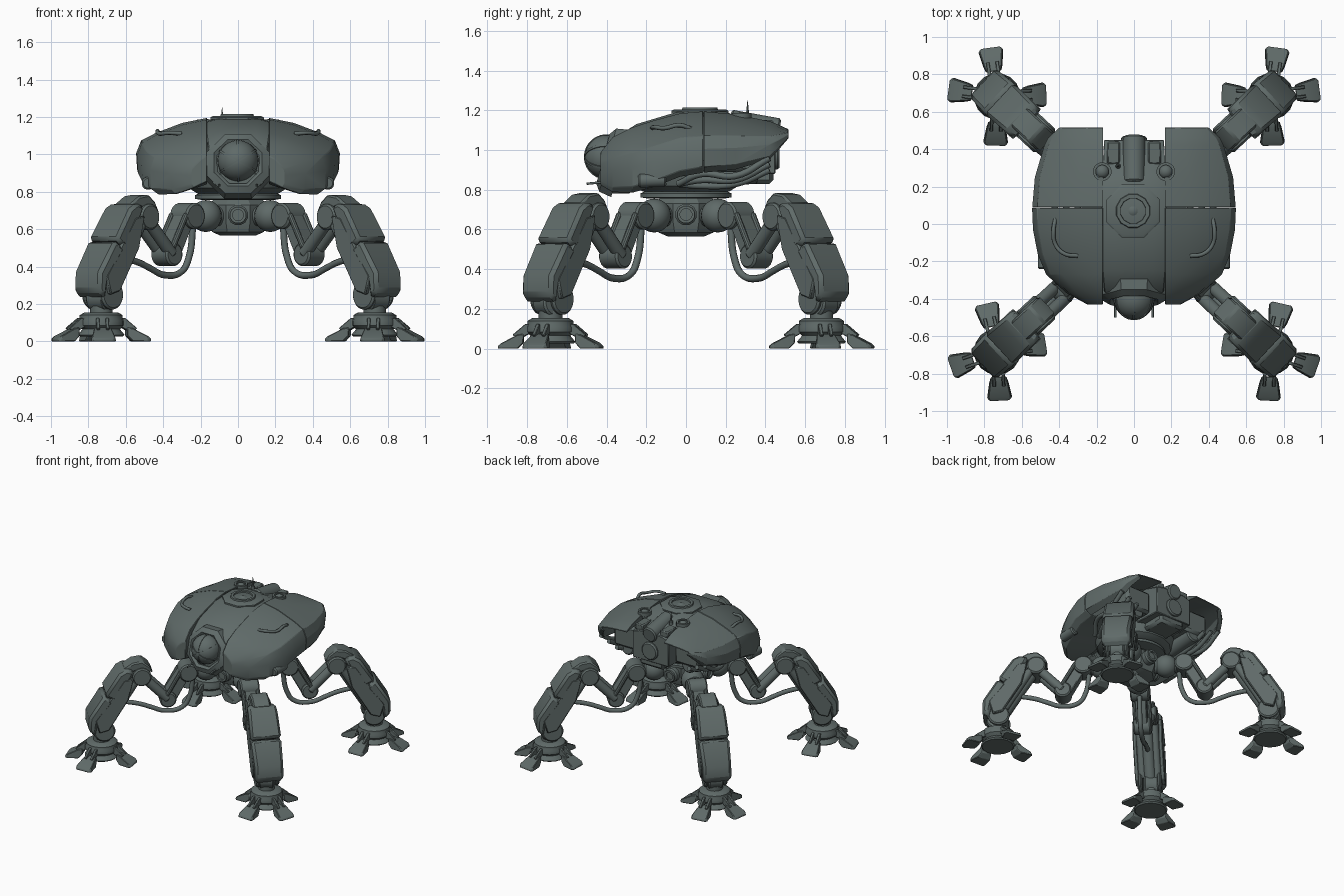
import bpy, bmesh, math
from mathutils import Vector, Matrix

cube = bpy.data.objects.get("Cube")
if cube:
    bpy.data.objects.remove(cube, do_unlink=True)

COLOR = (0.115, 0.145, 0.14, 1)
paint = bpy.data.materials.new("grey_green_armour")
paint.use_nodes = True
paint.diffuse_color = COLOR
paint.node_tree.nodes["Principled BSDF"].inputs["Base Color"].default_value = COLOR
HOME = Matrix.Identity(4)


def finish(name, bm, place=HOME, bevel=0.0, angle=32):
    """Turn a bmesh into a painted, placed object."""
    bmesh.ops.recalc_face_normals(bm, faces=bm.faces)
    mesh = bpy.data.meshes.new(name)
    bm.to_mesh(mesh)
    bm.free()
    mesh.materials.append(paint)
    mesh.shade_smooth()
    mesh.set_sharp_from_angle(angle=math.radians(angle))
    obj = bpy.data.objects.new(name, mesh)
    obj.matrix_world = place
    bpy.context.collection.objects.link(obj)
    if bevel:
        mod = obj.modifiers.new("bevel", "BEVEL")
        mod.width, mod.segments = bevel, 1


def loft(name, rings, place=HOME, bevel=0.0, angle=32, loop=False):
    """Skin a list of equal rings; cap both ends, or join them in a loop."""
    bm = bmesh.new()
    rows = [[bm.verts.new(p) for p in ring] for ring in rings]
    n = len(rows[0])
    for a, b in zip(rows, rows[1:] + rows[:1] if loop else rows[1:]):
        for i in range(n):
            j = (i + 1) % n
            bm.faces.new((a[i], a[j], b[j], b[i]))
    if not loop:
        bm.faces.new(rows[0])
        bm.faces.new(rows[-1])
    finish(name, bm, place, bevel, angle)


def prism(name, outline, width, place=HOME, bevel=0.006, taper=0.0, shift=0.0):
    """Side outline in x,z given a width in y, optionally widening along x."""
    lo, hi = min(p[0] for p in outline), max(p[0] for p in outline)
    half = [width / 2 * (1 + taper * (x - lo) / (hi - lo)) for x, z in outline]
    rings = [[(x, shift + s * h, z) for (x, z), h in zip(outline, half)] for s in (-1, 1)]
    loft(name, rings, place, bevel)


def box(name, centre, size, bevel=0.008):
    x, y, z = centre
    a, h = size[0] / 2, size[2] / 2
    prism(name, [(x - a, z - h), (x + a, z - h), (x + a, z + h), (x - a, z + h)],
          size[1], HOME, bevel, shift=y)


def turn(name, profile, place=HOME, sides=24, closed=False):
    """Spin radius,height pairs about z; closed profiles make rings."""
    angles = [math.tau * (k + 0.5) / sides for k in range(sides)]
    loft(name, [[(r * math.cos(t), r * math.sin(t), z) for t in angles] for r, z in profile],
         place, loop=closed)


def rod(name, a, b, radius, place=HOME, sides=16):
    a, b = Vector(a), Vector(b)
    aim = Matrix.Translation(a) @ (b - a).to_track_quat("Z", "Y").to_matrix().to_4x4()
    length, lip = (b - a).length, min(radius * 0.25, 0.01)
    turn(name, [(radius - lip, 0), (radius, lip), (radius, length - lip),
                (radius - lip, length)], place @ aim, sides)


def axle(name, x, z, radius, width, place=HOME, y=0.0):
    rod(name, (x, y - width / 2, z), (x, y + width / 2, z), radius, place, 20)


def ball(name, centre, radius, place=HOME):
    bm = bmesh.new()
    bmesh.ops.create_uvsphere(bm, u_segments=24, v_segments=14, radius=radius)
    finish(name, bm, place @ Matrix.Translation(centre))


def hose(name, points, radius, place=HOME):
    curve = bpy.data.curves.new(name, "CURVE")
    curve.dimensions, curve.resolution_u = "3D", 6
    curve.bevel_depth, curve.bevel_resolution, curve.use_fill_caps = radius, 2, True
    spline = curve.splines.new("BEZIER")
    spline.bezier_points.add(len(points) - 1)
    for knot, p in zip(spline.bezier_points, points):
        knot.co = p
        knot.handle_left_type = knot.handle_right_type = "AUTO"
    curve.materials.append(paint)
    obj = bpy.data.objects.new(name, curve)
    obj.matrix_world = place
    bpy.context.collection.objects.link(obj)


# Armour shells: y, half width, top, bottom; the rear pair is hollow underneath
front = [(-.43, .25, .99, .83), (-.37, .36, 1.065, .80), (-.27, .47, 1.115, .80),
         (-.16, .515, 1.15, .83), (-.03, .54, 1.185, .88), (.088, .545, 1.195, .9)]
rear = [(.09, .544, 1.194, .9), (.25, .53, 1.18, .915), (.42, .48, 1.145, .96),
        (.46, .46, 1.13, 1.0), (.515, .40, 1.105, 1.06)]
OUTER = [(0, .85), (0, 0), (.35, .09), (.72, .27), (.93, .41), (1, .64), (.985, .95), (.85, 1.05)]
HOLLOW = [(0, .2), *OUTER[1:], (.84, .95), (.93, .66), (.87, .5), (.68, .4), (.35, .24)]


def shell_ring(station, side, shape):
    y, w, top, low = station
    inner = 0.165
    return [(side * (inner + (w - inner) * t), y, top - (top - low) * d) for t, d in shape]


for side, label in ((1, "left"), (-1, "right")):
    for part, stations, shape in (("front", front, OUTER), ("rear", rear, HOLLOW)):
        loft(f"{label}_{part}_shell", [shell_ring(s, side, shape) for s in stations],
             bevel=.004, angle=25)
    # Grab rail, hoses and machinery under the shell
    hose(label + "_grab_rail", [(side * x, y, z) for x, y, z in
         ((.42, .03, 1.105), (.43, -.03, 1.125), (.42, -.11, 1.11), (.37, -.16, 1.115), (.30, -.17, 1.11))], .011)
    for k in range(3):
        hose(f"{label}_belly_hose_{k}", [(side * (.46 - .07 * k), .42, .96 - .03 * k),
             (side * (.45 - .07 * k), .25, .87 - .02 * k), (side * (.42 - .06 * k), .08, .88 - .03 * k),
             (side * (.34 - .04 * k), -.04, .83)], .017)
    rod(label + "_rear_pod", (side * .27, .1, .87), (side * .27, .36, .89), .06)
    box(label + "_engine", (side * .27, .24, .98), (.22, .28, .18), .02)
    rod(label + "_thruster", (side * .48, -.24, .845), (side * .48, -.1, .85), .035)
    ball(label + "_deck_port", (side * .17, .28, 1.15), .04)
    turn(label + "_deck_ring", [(.035, 0), (.05, 0), (.05, .03), (.035, .03)],
         Matrix.Translation((side * .17, .28, 1.155)), 16, True)
    box(label + "_deck_vent", (side * .11, .38, 1.125), (.07, .12, .05))
    rod(label + "_whisker", (side * .1, -.4, .84), (side * .1, -.5, .83), .006)

# Central spine between the shells, with a sloping rear deck
spine = [(-.41, .11, .98), (-.36, .16, 1.06), (-.25, .17, 1.13), (-.05, .175, 1.19),
         (.2, .175, 1.195), (.26, .17, 1.165), (.45, .16, 1.11)]
loft("central_spine", [[(-w, y, .88), (-w, y, z - .02), (-w * .6, y, z), (w * .6, y, z),
                        (w, y, z - .02), (w, y, .88)] for y, w, z in spine], bevel=.005)
rod("rear_barrel", (0, .22, 1.145), (0, .47, 1.10), .06)
box("rear_block", (0, .33, .93), (.22, .22, .2), .02)
rod("rear_port", (0, .42, .97), (0, .47, .97), .07)
rod("antenna", (-.085, .31, 1.12), (-.085, .31, 1.18), .014)
turn("antenna_tip", [(.01, 0), (.001, .08)], Matrix.Translation((-.085, .31, 1.17)), 8)

# Roof hatch
roof = Matrix.Translation((-.005, .07, 1.185))
turn("hatch_plate", [(.155, 0), (.155, .012), (.14, .02)], roof, 8)
turn("hatch_ring", [(.065, 0), (.1, 0), (.09, .03), (.07, .03)], roof, 12, True)
ball("hatch_lens", (-.005, .07, 1.162), .05)

# Cockpit eye in its angular frame, which leans back
facing = Matrix.Translation((0, -.36, .94)) @ Matrix.Rotation(math.radians(75), 4, "X")
turn("cockpit_frame", [(.12, -.03), (.19, -.03), (.178, .035), (.14, .06), (.12, .045)], facing, 8, True)
ball("cockpit_eye", (0, -.40, .965), .11)
for k in (-1, 0, 1):
    bar = Matrix.Translation((0, -.40, .965)) @ Matrix.Rotation(k * math.pi / 3 + .5, 4, "Y")
    turn(f"eye_band_{k}", [(.107, -.006), (.114, -.006), (.114, .006), (.107, .006)], bar, 32, True)
prism("chin_plate", [(-.06, .78), (.06, .78), (.14, .85), (.1, .9), (-.1, .9), (-.14, .85)], .14,
      Matrix.Translation((0, -.35, 0)))

# Belly, turntable and hub
turn("belly", [(.22, .79), (.27, .82), (.3, .9), (.3, .95)], sides=16)
turn("turntable", [(.19, .755), (.23, .762), (.23, .782), (.19, .80)], sides=32)
turn("hub", [(.10, .565), (.15, .585), (.17, .64), (.17, .73), (.13, .77)], sides=8)
for k in range(4):
    quarter = Matrix.Rotation(k * math.pi / 2, 4, "Z")
    rod(f"hub_port_{k}", (.13, 0, .675), (.2, 0, .675), .055, quarter, 12)
    turn(f"hub_port_ring_{k}", [(.03, 0), (.045, 0), (.045, .02), (.03, .02)],
         quarter @ Matrix.Translation((.195, 0, .675)) @ Matrix.Rotation(math.pi / 2, 4, "Y"), 12, True)

# Legs are modelled along x, then turned to each corner; the front feet twist forward
LEAN, TWIST = 43, 13
for label, degrees, twist in (("rear_left", LEAN, 2), ("rear_right", 180 - LEAN, -2),
                              ("front_left", -LEAN, -TWIST), ("front_right", LEAN - 180, TWIST)):
    leg = Matrix.Rotation(math.radians(degrees), 4, "Z")

    def part(name):
        return f"{label}_{name}"

    # Hip, elbow and knee
    rod(part("hip_socket"), (.12, 0, .67), (.32, 0, .67), .055, leg)
    ball(part("hip_ball"), (.235, 0, .67), .085, leg)
    axle(part("hip_axle"), .37, .67, .07, .14, leg)
    axle(part("elbow"), .52, .465, .062, .13, leg)
    axle(part("knee"), .715, .665, .07, .17, leg)
    prism(part("upper_arm"), [(.33, .69), (.42, .70), (.56, .48), (.52, .41), (.46, .45)], .085, leg)
    for s in (-1, 1):
        rod(part(f"forearm_{s}"), (.52, s * .04, .465), (.715, s * .042, .665), .034, leg)
        rod(part(f"arm_piston_{s}"), (.43, s * .055, .68), (.53, s * .055, .5), .016, leg, 10)
        rod(part(f"shin_piston_{s}"), (.76, s * .055, .63), (.97, s * .055, .28), .03, leg)
        prism(part(f"shin_cheek_{s}"), [(.78, .67), (.85, .66), (1.06, .35), (1.03, .25), (.96, .27),
              (.82, .50)], .03, leg, shift=s * .095)
        axle(part(f"ankle_disc_{s}"), .99, .25, .08, .03, leg, s * .07)
    rod(part("shin_core"), (.74, 0, .65), (.99, 0, .25), .045, leg)
    # Shin and knee armour
    prism(part("upper_shin_plate"), [(.77, .72), (.83, .74), (.885, .71), (.993, .545), (.92, .50),
          (.80, .66)], .205, leg, .018, taper=.12)
    prism(part("lower_shin_plate"), [(.997, .54), (1.105, .37), (1.11, .27), (1.06, .225), (1.04, .33),
          (.925, .495)], .23, leg, .018, taper=-.1)
    prism(part("knee_cap"), [(.63, .69), (.66, .745), (.71, .785), (.78, .775), (.85, .73), (.79, .70),
          (.72, .725)], .13, leg, .01)
    hose(part("hose"), [(.33, 0, .61), (.355, 0, .46), (.41, 0, .375), (.54, 0, .355),
                        (.64, 0, .39), (.72, 0, .42), (.86, 0, .45)], .018, leg)
    # Ankle and foot
    foot = leg @ Matrix.Translation((1, 0, 0)) @ Matrix.Rotation(math.radians(twist), 4, "Z")
    axle(part("ankle"), 0, .235, .075, .11, foot)
    rod(part("ankle_post"), (0, 0, .12), (0, 0, .22), .06, foot)
    turn(part("foot_base"), [(.115, .025), (.125, .035), (.1, .065), (.122, .085), (.122, .11),
                             (.115, .125), (.115, .14), (.09, .155)], foot, 16)
    for k, spread in enumerate((37, -37, 133, -133)):
        toe = foot @ Matrix.Rotation(math.radians(spread), 4, "Z")
        # Toe pads widen outward, then narrow at the tip
        pad = [(.135, .042, .03, .075), (.165, .052, 0, .07), (.245, .068, 0, .028), (.263, .054, 0, .014)]
        loft(part(f"toe_{k}"), [[(x, -w, low), (x, w, low), (x, w * .9, top), (x, -w * .9, top)]
                                for x, w, low, top in pad], toe, .004)
        for s in (-1, 1):
            prism(part(f"toe_link_{k}_{s}"), [(.08, .09), (.09, .12), (.125, .125), (.19, .07), (.16, .045)],
                  .018, toe, .003, shift=s * .025)
